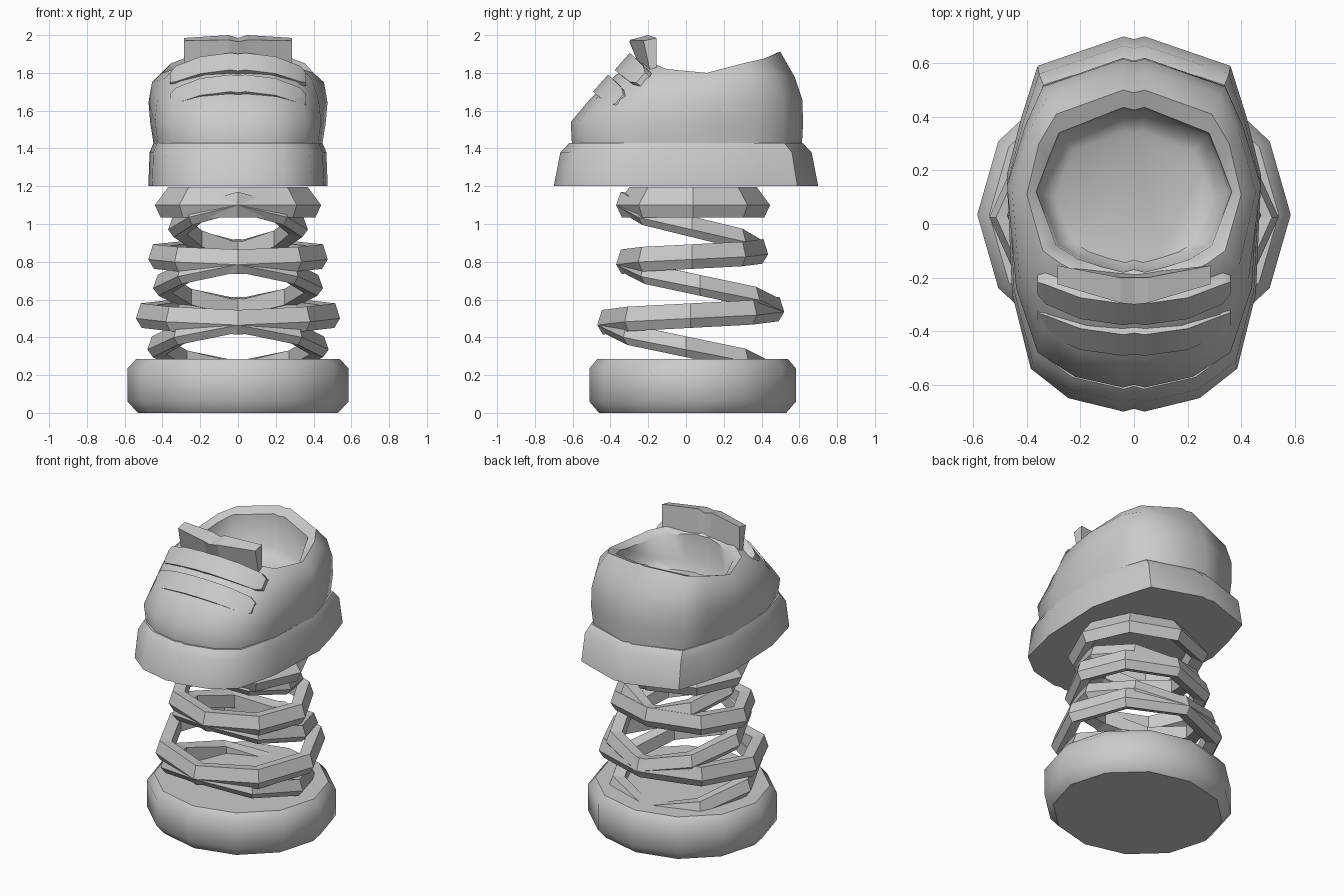
import bpy, bmesh, math

if "Cube" in bpy.data.objects:
    bpy.data.objects.remove(bpy.data.objects["Cube"])

grey = bpy.data.materials.new("light_grey")
grey.diffuse_color = (0.6, 0.6, 0.6, 1)
grey.use_nodes = True
grey.node_tree.nodes["Principled BSDF"].inputs["Base Color"].default_value = grey.diffuse_color


def finish(name, bm, smooth=None):
    bmesh.ops.recalc_face_normals(bm, faces=bm.faces)
    me = bpy.data.meshes.new(name)
    bm.to_mesh(me)
    bm.free()
    me.materials.append(grey)
    ob = bpy.data.objects.new(name, me)
    bpy.context.collection.objects.link(ob)
    if smooth:
        bpy.ops.object.select_all(action='DESELECT')
        ob.select_set(True)
        bpy.context.view_layer.objects.active = ob
        bpy.ops.object.shade_smooth_by_angle(angle=math.radians(smooth))
    return ob


def loft(name, rings, smooth=None, closed=False):
    """Skin a stack of rings; cap both ends, or join last to first."""
    bm = bmesh.new()
    vs = [[bm.verts.new(p) for p in r] for r in rings]
    n = len(vs[0])
    for a, b in zip(vs, vs[1:] + ([vs[0]] if closed else [])):
        for i in range(n):
            j = (i + 1) % n
            bm.faces.new((a[i], a[j], b[j], b[i]))
    if not closed:
        bm.faces.new(vs[0])
        bm.faces.new(vs[-1])
    return finish(name, bm, smooth)


def full(half):
    """Mirror a back-to-front half outline, with a slight notch on the centre line."""
    (_, yb, zb), (_, yf, zf) = half[0], half[-1]
    left = [(-x, y, z) for x, y, z in reversed(half)]
    return [(0, yb - 0.01, zb)] + half + [(0, yf + 0.01, zf)] + left


def flat(pts, z, sx=1.0, sy=1.0):
    return [(x * sx, y * sy, z) for x, y in pts]


# Round foot pad
def pad_ring(r, z):
    return [(r * math.cos(k * math.pi / 6), 0.035 + 0.935 * r * math.sin(k * math.pi / 6), z)
            for k in range(12)]


loft("foot_pad", [pad_ring(r, z) for r, z in
                  ((0.53, 0), (0.585, 0.06), (0.585, 0.235), (0.54, 0.285))], 45)


# Spring: tilted eight-sided coils zigzagging between front and back
def coil(name, rx, front, back, top_in=0.025, h=0.065):
    (yf, zf), (yb, zb) = front, back
    yc, ry = (yf + yb) / 2, (yb - yf) / 2
    section = ((-top_in, h), (0, -0.015), (-0.03, -h), (-0.1, -0.04), (-0.1, h - 0.01))
    rings = []
    for k in range(8):
        a = -math.pi / 2 + k * math.pi / 4
        t = (k if k <= 4 else 8 - k) / 4
        z = zf + (zb - zf) * t
        rings.append([((rx + o) * math.cos(a), yc + (ry + o) * math.sin(a), z + dz)
                      for o, dz in section])
    loft(name, rings, closed=True)


joints = [(0.47, 0.22), (-0.47, 0.48), (0.52, 0.55), (-0.37, 0.80),
          (0.435, 0.855), (-0.37, 1.115), (0.445, 1.115)]
widths = [0.48, 0.54, 0.45, 0.475, 0.37, 0.44]
for i, w in enumerate(widths):
    ends = sorted((joints[i], joints[i + 1]))
    coil(f"spring_coil_{i + 1}", w, ends[0], ends[1],
         0.07 if i == 5 else 0.025, 0.08 if i == 5 else (0.065 if i % 2 else 0.055))

# Sole
outline = [(0.04, 0.70), (0.36, 0.59), (0.42, 0.40), (0.475, 0.18),
           (0.455, -0.26), (0.385, -0.54), (0.245, -0.65), (0.04, -0.70)]
loft("sole", [full(flat(outline, 1.2)), full(flat(outline, 1.38, 0.985, 0.95)),
              full(flat(outline, 1.43, 0.94, 0.88))], 40)

# Shoe upper with a hollow collar
low = [(0.04, 0.62), (0.34, 0.515), (0.40, 0.36), (0.465, 0.16),
       (0.44, -0.24), (0.36, -0.48), (0.22, -0.57), (0.04, -0.61)]
high = [(0.04, 0.575, 1.78), (0.32, 0.48, 1.79), (0.39, 0.35, 1.80), (0.455, 0.12, 1.75),
        (0.39, -0.17, 1.77), (0.30, -0.28, 1.78), (0.17, -0.35, 1.79), (0.04, -0.37, 1.79)]
rim = [(0.04, 0.50, 1.91), (0.29, 0.41, 1.875), (0.355, 0.30, 1.85), (0.40, 0.11, 1.80),
       (0.34, -0.10, 1.82), (0.27, -0.15, 1.84), (0.17, -0.20, 1.86), (0.04, -0.22, 1.87)]
mouth = [(0.04, 0.435), (0.28, 0.34), (0.32, 0.24), (0.365, 0.12),
         (0.29, -0.08), (0.21, -0.13), (0.12, -0.16), (0.04, -0.18)]
belly = flat(low, 1.54)
middle = [(1.03 * (a[0] + b[0]) / 2, 1.03 * (a[1] + b[1]) / 2, (a[2] + b[2]) / 2)
          for a, b in zip(belly, high)]
lip = [(x, y, r[2] - 0.03) for (x, y), r in zip(mouth, rim)]
loft("shoe_upper", [full(flat(low, 1.42, 0.96, 0.99)), full(belly), full(middle), full(high),
                    full(rim), full(lip), full(flat(mouth, 1.66, 0.97, 0.97)),
                    full(flat(mouth, 1.60, 0.8, 0.8))], 50)


# Two arched straps over the instep
def strap(name, y0, z0):
    ty, tz, ny, nz = 0.66, 0.75, -0.75, 0.66
    half = [(0, 0.122, 0.06), (0.04, 0.13, 0.06), (0.2, 0.10, 0.06),
            (0.33, 0.03, 0.055), (0.36, 0.0, 0.035)]
    stations = [(-x, d, w) for x, d, w in reversed(half[1:])] + half
    rings = []
    for x, d, w in stations:
        rings.append([(x, y0 + ty * s * w + ny * (d + o), z0 + tz * s * w + nz * (d + o))
                      for s, o in ((-1, 0), (1, 0), (1, -0.07), (-1, -0.07))])
    loft(name, rings, 35)


strap("upper_strap", -0.24, 1.775)
strap("lower_strap", -0.355, 1.66)

# Tongue: a folded slab leaning forward
tongue_half = [(0, ((-0.185, 1.80), (-0.20, 1.985), (-0.30, 1.965), (-0.24, 1.82))),
               (0.05, ((-0.18, 1.80), (-0.20, 2.0), (-0.295, 1.975), (-0.24, 1.82))),
               (0.285, ((-0.155, 1.80), (-0.155, 1.985), (-0.225, 1.97), (-0.19, 1.81)))]
stations = [(-x, p) for x, p in reversed(tongue_half[1:])] + tongue_half
loft("tongue", [[(x, y, z) for y, z in p] for x, p in stations])
